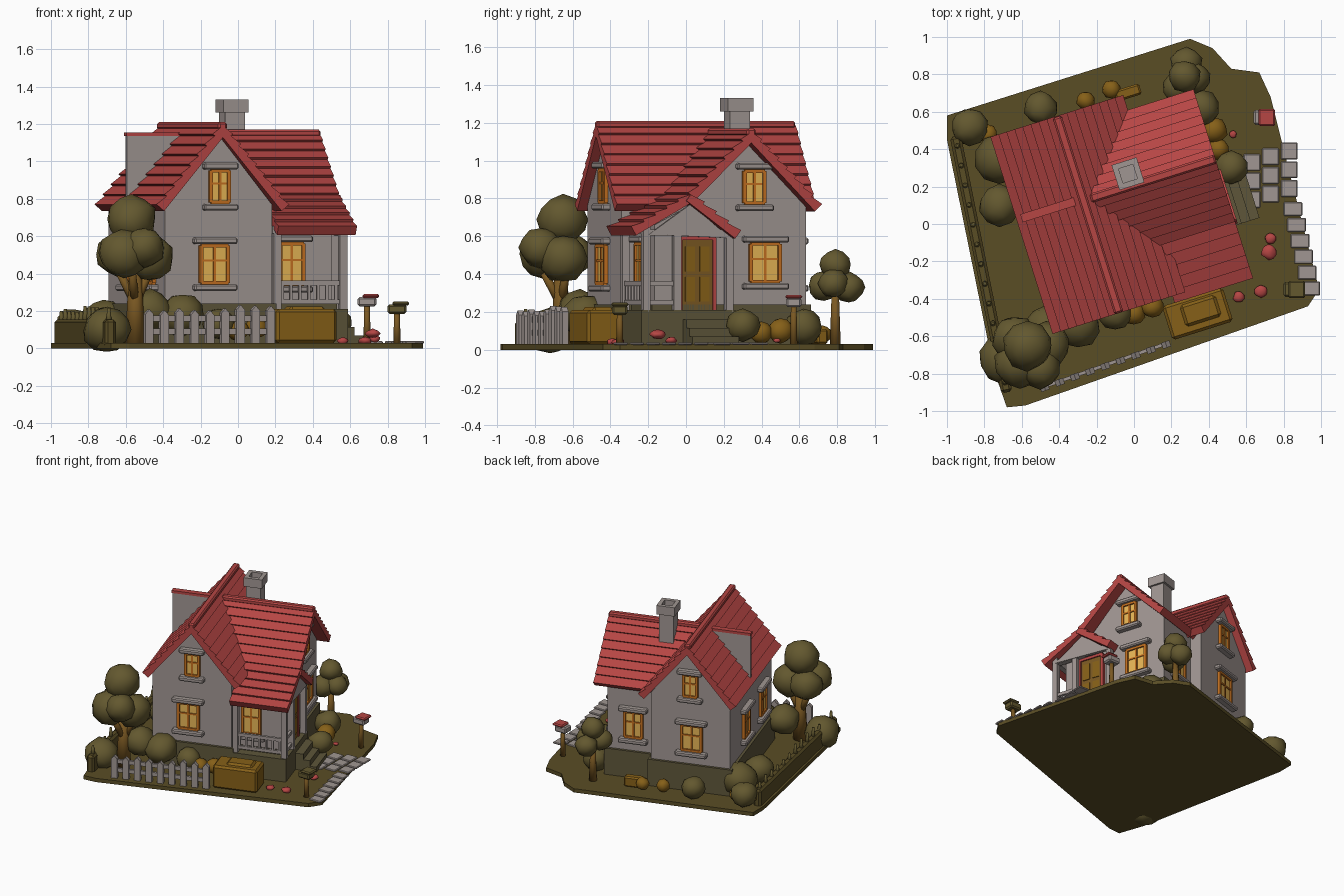
import bpy, bmesh, math, random
from mathutils import Matrix, Vector

random.seed(4)
if "Cube" in bpy.data.objects:
    bpy.data.objects.remove(bpy.data.objects["Cube"])


def material(name, *rgb):
    linear = [((c / 255 + 0.055) / 1.055) ** 2.4 for c in rgb] + [1]
    mat = bpy.data.materials.new(name)
    mat.use_nodes = True
    mat.diffuse_color = linear
    mat.node_tree.nodes["Principled BSDF"].inputs["Base Color"].default_value = linear
    return mat


plaster = material("warm grey plaster", 160, 150, 146)
red = material("red roof tile", 182, 70, 68)
grass = material("olive grass", 90, 77, 37)
leaf = material("olive leaf", 99, 88, 47)
straw = material("brown straw", 134, 96, 24)
glow = material("window yellow", 236, 186, 88)
orange = material("orange frame", 196, 112, 32)
timber = material("brown timber", 122, 88, 34)
stone = material("mossy stone", 94, 86, 58)

WORLD = Matrix.Identity(4)
HOUSE = Matrix.Rotation(math.radians(17.5), 4, 'Z')


def finish(name, bm, mat, frame=HOUSE, bevel=0, smooth=False):
    bmesh.ops.recalc_face_normals(bm, faces=bm.faces)
    mesh = bpy.data.meshes.new(name)
    bm.to_mesh(mesh)
    bm.free()
    mesh.materials.append(mat)
    for poly in mesh.polygons:
        poly.use_smooth = smooth
    obj = bpy.data.objects.new(name, mesh)
    obj.matrix_world = frame
    bpy.context.collection.objects.link(obj)
    if bevel:
        mod = obj.modifiers.new("soft edges", 'BEVEL')
        mod.width = bevel
    return obj


def boxes(name, items, mat, frame=HOUSE, bevel=0):
    """Each item is a centre and a size."""
    bm = bmesh.new()
    for centre, size in items:
        place = Matrix.Translation(centre) @ Matrix.Diagonal((*size, 1))
        bmesh.ops.create_cube(bm, size=1, matrix=place)
    return finish(name, bm, mat, frame, bevel)


def prism(name, profile, axis, lo, hi, mat, frame=HOUSE):
    """Extrude a closed profile along one axis."""
    order = {'x': lambda p, t: (t, p[0], p[1]),
             'y': lambda p, t: (p[0], t, p[1]),
             'z': lambda p, t: (p[0], p[1], t)}[axis]
    bm = bmesh.new()
    rings = [[bm.verts.new(order(p, t)) for p in profile] for t in (lo, hi)]
    for ring in rings:
        bm.faces.new(ring)
    for i in range(len(profile)):
        j = (i + 1) % len(profile)
        bm.faces.new((rings[0][i], rings[0][j], rings[1][j], rings[1][i]))
    return finish(name, bm, mat, frame)


def roof_slope(name, top, eave, axis, lo, hi, courses):
    """A slab with a stepped profile, one step per row of tiles."""
    top, eave = Vector(top), Vector(eave)
    run = (eave - top).normalized()
    up = Vector((-run.y, run.x))
    up = up if up.y > 0 else -up
    profile = []
    for i in range(courses):
        profile.append(top.lerp(eave, i / courses))
        profile.append(top.lerp(eave, (i + 1) / courses) + up * 0.016)
    profile += [eave - up * 0.04, top - up * 0.04]
    prism(name, profile, axis, lo, hi, red)


def blobs(name, balls, mat, flat=0.95, rough=0.07):
    bm = bmesh.new()
    for x, y, z, r in balls:
        made = bmesh.ops.create_icosphere(bm, subdivisions=2, radius=r)["verts"]
        for v in made:
            v.co *= 1 + random.uniform(-rough, rough)
            v.co.z *= flat
            v.co += Vector((x, y, z))
    return finish(name, bm, mat, WORLD, smooth=True)


def limb(name, start, end, r1, r2, mat):
    start, end = Vector(start), Vector(end)
    bm = bmesh.new()
    bmesh.ops.create_cone(bm, cap_ends=True, segments=9, radius1=r1, radius2=r2,
                          depth=(end - start).length)
    turn = (end - start).to_track_quat('Z', 'Y').to_matrix().to_4x4()
    finish(name, bm, mat, Matrix.Translation((start + end) / 2) @ turn, smooth=True)


def window(name, a, b, z, turn, w, h):
    frame = HOUSE @ Matrix.Translation((a, b, z)) @ Matrix.Rotation(math.radians(turn), 4, 'Z')
    boxes(name + "_pane", [((0, 0, 0), (w, 0.016, h))], glow, frame)
    bars = [((s * w / 2, 0, 0), (0.02, 0.04, h)) for s in (-1, 1)]
    bars += [((0, 0, s * h / 2), (w, 0.04, 0.02)) for s in (-1, 1)]
    bars += [((0, 0, 0), (0.014, 0.03, h)), ((0, 0, h * 0.1), (w, 0.03, 0.012))]
    boxes(name + "_frame", bars, orange, frame)
    trim = [((0, -0.01, s * (h / 2 + 0.025)), (w + 0.09, 0.07, 0.035)) for s in (-1, 1)]
    boxes(name + "_sill_and_lintel", trim, plaster, frame, 0.008)


# Ground
outline = [(-1, .58), (.3, .99), (.42, .94), (.52, .83), (.67, .81), (.73, .68), (.8, .4),
           (.99, -.35), (.93, -.44), (-.58, -.97), (-.68, -.98), (-.75, -.78), (-1, .45)]
prism("ground", outline, 'z', 0, 0.03, grass, WORLD)

# House walls on a stone base
boxes("foundation", [((-.23, .12, .13), (.64, 1.04, .22)), ((.22, .11, .13), (.46, .88, .22))], stone)
prism("main_walls", [(-.53, .2), (.07, .2), (.07, .77), (-.22, 1.13), (-.53, .77)],
      'y', -.38, .62, plaster)
prism("wing_walls", [(-.31, .2), (.53, .2), (.53, .77), (.2, 1.1), (-.12, .76), (-.31, .66)],
      'x', 0, .43, plaster)

# Tiled roofs
for side, eave in (("left", -.58), ("right", .14)):
    roof_slope("main_roof_" + side, (-.22, 1.19), (eave, .76), 'y', -.43, .675, 8)
roof_slope("wing_roof_back", (.2, 1.15), (.58, .76), 'x', -.17, .52, 8)
roof_slope("wing_roof_front", (.2, 1.15), (-.14, .82), 'x', -.17, .52, 7)
roof_slope("porch_roof_front", (-.14, .82), (-.46, .64), 'x', .08, .52, 5)
roof_slope("porch_roof_back", (-.14, .82), (.13, .62), 'x', .42, .53, 4)
boxes("ridge_caps", [((-.22, .12, 1.19), (.05, 1.1, .04)), ((.17, .2, 1.15), (.7, .05, .04))],
      red, HOUSE, 0.01)

# Upright fin on the left roof slope
prism("roof_fin", [(-.56, 1.14), (-.22, 1.14), (-.53, .75), (-.56, .78)], 'y', .195, .225, plaster)
boxes("roof_fin_cap", [((-.39, .21, 1.145), (.35, .045, .02))], red)

# Chimney with an open top
pot = HOUSE @ Matrix.Translation((.05, .266, 0))
boxes("chimney_stack", [((0, 0, 1.06), (.11, .11, .44))], plaster, pot)
rim = []
for s in (-1, 1):
    rim += [((s * .055, 0, 1.295), (.03, .14, .07)), ((0, s * .055, 1.295), (.14, .03, .07))]
boxes("chimney_rim", rim, plaster, pot)

# Windows
window("front_upper_window", -.225, -.38, .865, 0, .10, .17)
window("front_lower_window", -.255, -.38, .45, 0, .15, .2)
window("porch_window", .2, -.31, .45, 0, .13, .22)
window("right_upper_window", .43, .24, .86, 90, .11, .17)
window("right_lower_window", .43, .3, .46, 90, .16, .2)
window("back_upper_window", -.23, .62, .865, 180, .10, .17)
window("back_lower_window", -.24, .62, .45, 180, .15, .2)
window("wing_back_window", .23, .53, .45, 180, .13, .2)
for name, b in (("left_back_window", .25), ("left_front_window", -.15)):
    window(name, -.53, b, .45, -90, .13, .2)

# Door
boxes("door", [((.435, -.08, .4), (.03, .17, .38))], timber)
boxes("door_panels", [((.452, -.08 + s * .04, z), (.008, .055, .13))
                      for s in (-1, 1) for z in (.32, .48)], straw)
boxes("door_frame", [((.44, -.08 + s * .095, .4), (.04, .02, .38)) for s in (-1, 1)]
      + [((.44, -.08, .59), (.04, .2, .02))], red)

# Porch
boxes("porch_base", [((.28, -.14, .11), (.42, .52, .2))], stone)
prism("porch_gable", [(-.36, .61), (.09, .59), (-.13, .77)], 'x', .47, .495, plaster)
boxes("porch_posts", [((a, b, .42), (.04, .04, .44))
                      for a, b in ((.1, -.37), (.47, -.37), (.47, -.2), (.47, .09))], plaster)
boxes("porch_beams", [((.28, -.37, .635), (.42, .04, .04)), ((.47, -.14, .62), (.04, .48, .03))], plaster)
rails = [((.28, -.37, z), (.36, .02, .025)) for z in (.25, .35)]
rails += [((.47, -.285, z), (.02, .15, .025)) for z in (.25, .35)]
rails += [((.13 + i * .05, -.37, .3), (.015, .015, .1)) for i in range(7)]
boxes("porch_railing", rails, plaster)
boxes("porch_steps", [((.52 + i * .05, -.04, .09 - i * .025), (.06, .26, .14 - i * .04))
                      for i in range(3)], stone)

# Stone path
slabs = [((.63 + i * .1, .13 + j * .1 + i * .03, .032), (.09, .09, .014))
         for i in range(3) for j in range(3)]
slabs += [((.85 + i * .019, .08 - i * .085, .032), (.1, .075, .014)) for i in range(6)]
boxes("path_stones", slabs, plaster, WORLD, 0.005)

# Picket fence along the front
start, end = Vector((-.48, -.87, 0)), Vector((.17, -.64, 0))
fence = Matrix.Translation(start) @ Matrix.Rotation(math.atan2(.23, .65), 4, 'Z')
length = (end - start).length
boxes("fence_rails", [((length / 2, 0, z), (length, .018, .03)) for z in (.09, .16)], plaster, fence)
for i in range(9):
    x, top = length * i / 8, random.uniform(.2, .235)
    prism("fence_picket", [(x - .023, .02), (x + .023, .02), (x + .023, top - .025), (x, top),
                           (x - .023, top - .025)], 'y', -.022, .012, plaster, fence)

# Low hedge wall along the left edge
start, end = Vector((-.955, .47, 0)), Vector((-.68, -.9, 0))
way = end - start
hedge = Matrix.Translation(start) @ Matrix.Rotation(math.atan2(way.y, way.x), 4, 'Z')
boxes("left_hedge", [((way.length / 2, 0, .08), (way.length, .06, .15))], grass, hedge, 0.015)
for i in range(13):
    p = start.lerp(end, (i + .5) / 13)
    limb("hedge_stake", (p.x, p.y, .13), (p.x, p.y, random.uniform(.19, .23)), .018, .008, leaf)

# Trees
limb("large_trunk", (-.55, -.66, .02), (-.55, -.66, .4), .055, .035, timber)
for dx, dy in ((-.1, .02), (.09, .03), (-.02, -.11)):
    limb("large_branch", (-.55, -.66, .24), (-.55 + dx, -.66 + dy, .44), .025, .02, timber)
blobs("large_crown", [(-.57, -.65, .69, .135), (-.61, -.75, .51, .135), (-.47, -.65, .48, .13),
                      (-.64, -.61, .5, .12), (-.5, -.77, .54, .11)], leaf)
limb("small_trunk", (.27, .79, .02), (.27, .79, .3), .03, .02, timber)
blobs("small_crown", [(.27, .79, .45, .085), (.24, .73, .34, .085), (.28, .86, .33, .085),
                      (.33, .78, .35, .08)], leaf)

# Bushes and shrubs
blobs("bushes", [(-.72, .35, .14, .13), (-.3, -.54, .18, .12), (-.47, -.56, .2, .12), (-.88, .52, .12, .1),
                 (-.7, -.72, .1, .13), (-.72, .1, .12, .11), (-.5, .62, .11, .09), (.36, .62, .12, .1),
                 (-.1, -.48, .13, .09), (.52, .3, .13, .09)], leaf)
blobs("straw_shrubs", [(-.91, .48, .1, .05), (-.78, .48, .08, .05), (-.26, .66, .08, .05),
                       (-.12, .72, .08, .05), (.43, .5, .1, .07), (0, -.48, .1, .06),
                       (.1, -.44, .11, .06), (.45, .4, .09, .06)], straw)
boxes("straw_bale", [((.18, -.56, .12), (.34, .19, .18)), ((.2, -.55, .21), (.2, .12, .03))],
      straw, HOUSE, 0.025)
boxes("back_crate", [((.18, .68, .07), (.14, .06, .08))], straw, HOUSE, 0.01)

# Letter box and bird table
for name, x, y, top, lid in (("letter_box", .69, .57, .25, red), ("bird_table", .85, -.35, .21, leaf)):
    limb(name + "_post", (x, y, .02), (x, y, top), .02, .015, timber)
    boxes(name, [((x, y, top), (.1, .08, .05))], plaster if lid == red else leaf, WORLD, 0.01)
    boxes(name + "_lid", [((x + .02, y, top + .03), (.09, .09, .02))], lid, WORLD, 0.008)

# Flowers
blobs("flowers", [(.72, -.15, .08, .04), (.56, -.39, .04, .03), (.68, -.36, .04, .035),
                  (.53, .48, .05, .02), (.73, -.08, .05, .03)], red, 0.6, 0.15)
